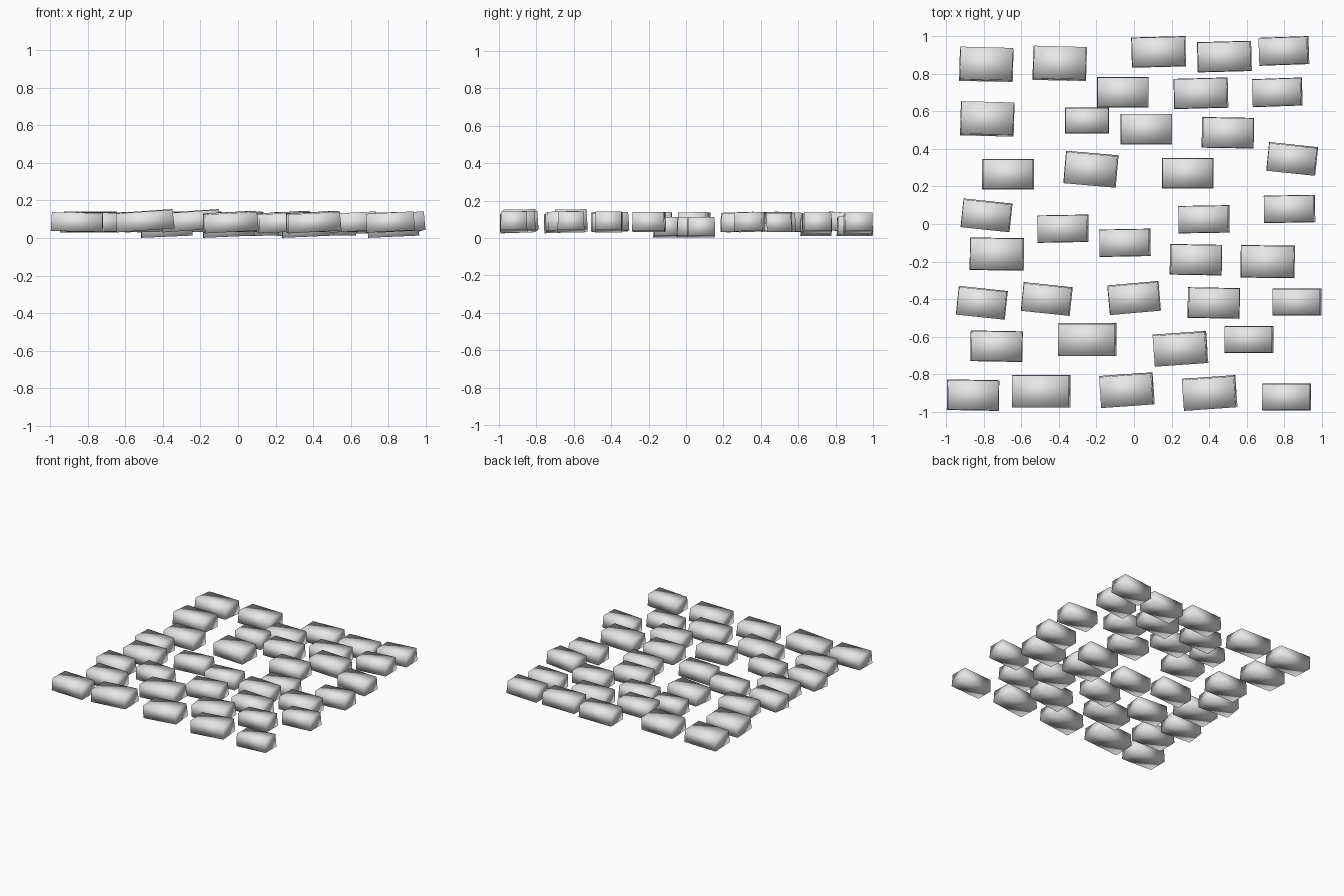
import bpy
import bmesh
from math import radians
from mathutils import Matrix

default_cube = bpy.data.objects.get("Cube")
if default_cube:
    bpy.data.objects.remove(default_cube, do_unlink=True)

THICKNESS = 0.1
TOP_TAPER = 0.97

# Single stone colour
stone = bpy.data.materials.new("pale_grey_stone")
stone.use_nodes = True
colour = (0.8, 0.8, 0.8, 1)
stone.diffuse_color = colour
stone.node_tree.nodes["Principled BSDF"].inputs["Base Color"].default_value = colour


def brick_mesh(name, length, depth):
    """A softly shaded block, slightly narrower at the top."""
    bm = bmesh.new()
    bmesh.ops.create_cube(bm, size=1)
    bmesh.ops.scale(bm, vec=(length, depth, THICKNESS), verts=bm.verts)
    upper = [v for v in bm.verts if v.co.z > 0]
    bmesh.ops.scale(bm, vec=(TOP_TAPER, TOP_TAPER, 1), verts=upper)
    for face in bm.faces:
        face.smooth = True
    mesh = bpy.data.meshes.new(name)
    bm.to_mesh(mesh)
    bm.free()
    mesh.materials.append(stone)
    return mesh


def lay(name, length, depth, spots, height=0.085, yaw=0, roll=0, pitch=0):
    """Lay matching bricks at the given spots (hundredths of a unit).

    Positive roll lifts the +x end, positive pitch lifts the +y side.
    """
    mesh = brick_mesh(name, length, depth)
    turn = (Matrix.Rotation(radians(yaw), 4, "Z")
            @ Matrix.Rotation(radians(-roll), 4, "Y")
            @ Matrix.Rotation(radians(pitch), 4, "X"))
    for number, (x, y) in enumerate(spots, start=1):
        brick = bpy.data.objects.new(f"{name}_{number}", mesh)
        brick.matrix_world = Matrix.Translation((x / 100, y / 100, height)) @ turn
        bpy.context.collection.objects.link(brick)


# Front part of the paving
lay("long_brick", 0.31, 0.175, [(-25, -61.5), (-49.5, -89)],
    height=0.092, roll=4, pitch=1)
lay("left_turned_brick", 0.285, 0.17, [(24.5, -66.5), (-4, -88.5), (40, -90)],
    yaw=4, roll=3, pitch=2)
lay("small_brick", 0.26, 0.143, [(86.5, -41.5), (61, -61.5), (81, -92)],
    roll=3)
lay("plain_brick", 0.277, 0.163,
    [(-85.5, -91), (-73, -65), (42.5, -42), (33, -19), (50, 48.5)],
    yaw=-1, roll=-1)

# Middle part of the paving
lay("right_turned_brick", 0.262, 0.152,
    [(-81, -42), (-46.5, -40), (-78.5, 4.5), (84, 34.5)],
    yaw=-6, roll=1, pitch=2)
lay("angled_brick", 0.273, 0.157, [(0, -39.5)], yaw=5, roll=1, pitch=2)
lay("wide_brick", 0.288, 0.173, [(-73, -16), (71, -20)], yaw=-0.7, roll=1)
lay("sunken_brick", 0.272, 0.146,
    [(-38, -2.5), (37, 2.5), (82.5, 8), (-5, -10)],
    height=0.057, yaw=1, roll=2.5)
lay("skewed_brick", 0.28, 0.172, [(-23, 29)], yaw=-5, roll=1, pitch=2)

# Back part of the paving
lay("straight_brick", 0.274, 0.162,
    [(-67, 26.5), (28.5, 27), (6.5, 50.5), (-6, 70)], height=0.082)
lay("short_brick", 0.235, 0.137, [(-25, 55)])
lay("low_brick", 0.288, 0.161, [(13, 91.5), (48, 89), (35.5, 69.5)],
    height=0.062, yaw=1.5, roll=1)
lay("raised_end_brick", 0.265, 0.149, [(79.5, 92), (76, 70)],
    height=0.08, yaw=2, roll=3)
lay("broad_brick", 0.285, 0.178, [(-78.5, 85), (-39.5, 85.5), (-78, 56)],
    yaw=-1.5, pitch=-4)
